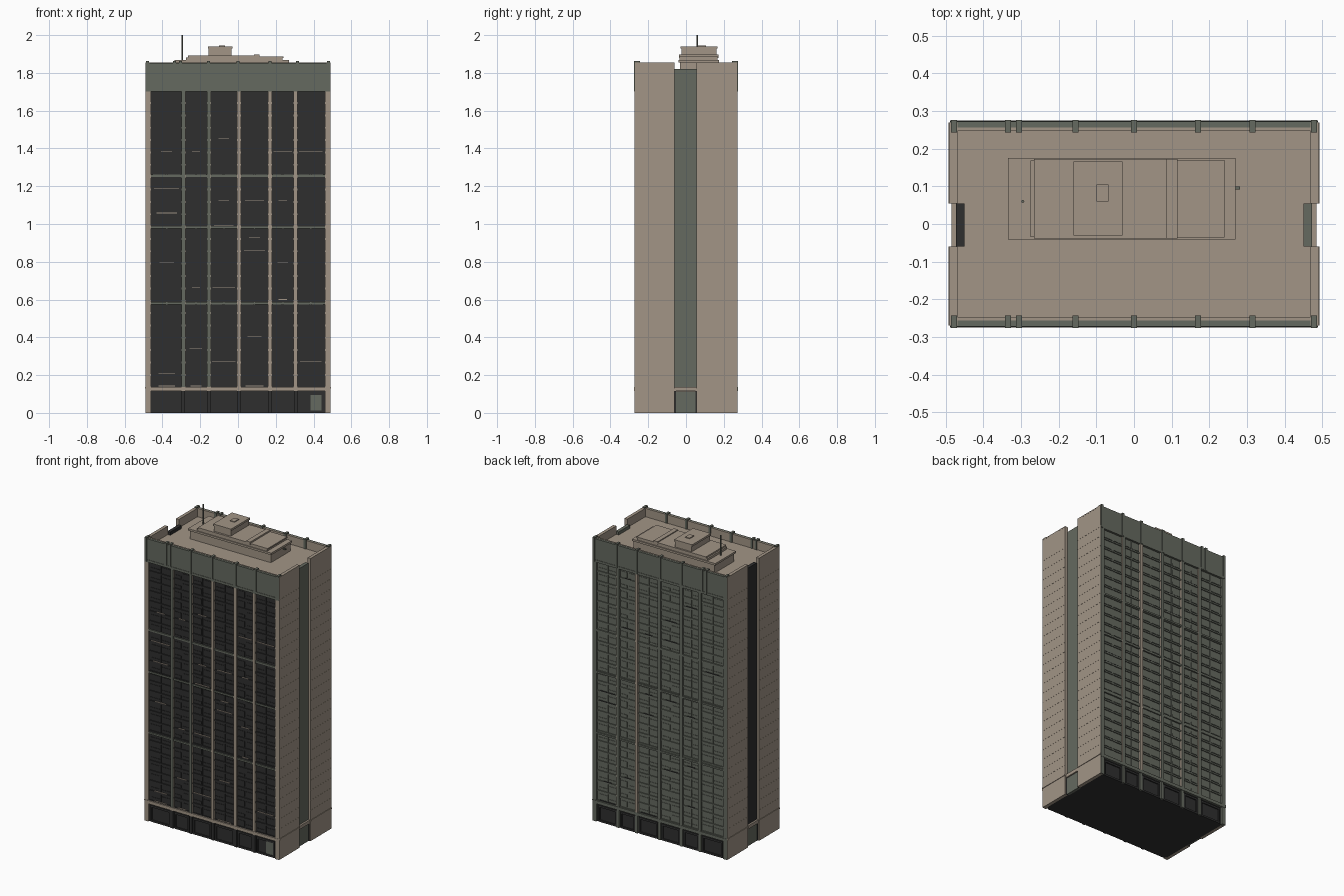
import bpy
import bmesh
import random
from mathutils import Matrix, Vector

random.seed(4)
cube = bpy.data.objects.get("Cube")
if cube:
    bpy.data.objects.remove(cube, do_unlink=True)


def material(name, rgb):
    m = bpy.data.materials.new(name)
    m.use_nodes = True
    m.diffuse_color = (*rgb, 1)
    m.node_tree.nodes["Principled BSDF"].inputs["Base Color"].default_value = (*rgb, 1)
    return m


STONE = material("warm stone", (0.36, 0.30, 0.24))
GREY = material("grey green metal", (0.13, 0.142, 0.115))
DARK = material("dark glass", (0.028, 0.028, 0.028))


def boxes(name, mat, spans):
    """One object made of boxes given as (x0, x1, y0, y1, z0, z1)."""
    bm = bmesh.new()
    for x0, x1, y0, y1, z0, z1 in spans:
        centre = Vector((x0 + x1, y0 + y1, z0 + z1)) / 2
        size = (abs(x1 - x0), abs(y1 - y0), abs(z1 - z0), 1)
        bmesh.ops.create_cube(bm, size=1, matrix=Matrix.Translation(centre) @ Matrix.Diagonal(size))
    mesh = bpy.data.meshes.new(name)
    bm.to_mesh(mesh)
    bm.free()
    mesh.materials.append(mat)
    ob = bpy.data.objects.new(name, mesh)
    bpy.context.collection.objects.link(ob)
    return ob


ROOF, TOP, BASE, CROWN = 1.80, 1.855, 0.135, 1.705
FLOORS = 24
STEP = (CROWN - BASE) / FLOORS
POSTS = [-0.29, -0.155, 0.005, 0.17, 0.305]
EDGES = [-0.465] + POSTS + [0.465]
BAYS = list(zip(EDGES, EDGES[1:]))

# Core with the roof deck, and its dark underside
boxes("tower_core", STONE, [(-0.468, 0.468, -0.255, 0.255, 0.002, ROOF)])
boxes("underside", DARK, [(-0.468, 0.468, -0.262, 0.262, 0, 0.003)])

# Side walls, split by a vertical recess
for side, s, strip in (("left", 1, GREY), ("right", -1, DARK)):
    halves = [(-0.270, -0.06), (0.055, 0.270)]
    boxes(side + "_side_walls", STONE, [(s * 0.468, s * 0.489, a, b, 0, TOP) for a, b in halves])
    boxes(side + "_wall_joints", STONE,
          [(s * 0.48, s * 0.4898, a, b, BASE + i * STEP, BASE + i * STEP + 0.002)
           for i in range(1, FLOORS + 1) for a, b in halves])
    boxes(side + "_base_ledge", STONE, [(s * 0.48, s * 0.4925, a, b, 0.13, 0.138) for a, b in halves])
    boxes(side + "_recess_strip", strip, [(s * 0.45, s * 0.472, -0.06, 0.055, 0.115, 1.82)])
    boxes(side + "_recess_lintel", STONE, [(s * 0.46, s * 0.484, -0.06, 0.055, 0.115, 0.137)])
    boxes(side + "_recess_door", GREY, [(s * 0.46, s * 0.478, -0.055, 0.05, 0, 0.112)])
    boxes(side + "_door_frame", DARK, [(s * 0.46, s * 0.481, y, y + 0.006, 0, 0.115) for y in (-0.06, 0.049)])

# Front and back facades
for face, s, wall in (("front", -1, DARK), ("back", 1, GREY)):
    front = s < 0
    # Window wall
    boxes(face + "_window_wall", wall, [(-0.466, 0.466, s * 0.25, s * 0.260, BASE, CROWN)])
    ledges, mullions, slivers, panes = [], [], [], []
    for a, b in BAYS:
        mid = (a + b) / 2
        mullions += [(mid - 0.003, mid + 0.003, s * 0.255, s * 0.263, BASE, CROWN)]
        for i in range(FLOORS):
            z = BASE + i * STEP
            ledges.append((a, b, s * 0.255, s * 0.266, z - 0.004, z + 0.006))
            # Raised spandrel panels beside the mullion
            for c, d in ((a + 0.014, mid - 0.006), (mid + 0.006, b - 0.014)):
                panes.append((c, d, s * 0.255, s * 0.2625, z + 0.012, z + random.choice((0.028, 0.048))))
            if random.random() < 0.16:
                w = random.uniform(0.3, 0.8) * (b - a) / 2
                slivers.append((mid - w, mid + w, s * 0.26, s * 0.267, z + 0.006, z + 0.009))
    boxes(face + "_floor_ledges", wall, ledges)
    boxes(face + "_mullions", wall, mullions)
    boxes(face + "_spandrels", wall, panes)
    boxes(face + "_ledge_trim", STONE if front else DARK, slivers)
    boxes(face + "_belt_courses", GREY,
          [(-0.466, 0.466, s * 0.255, s * 0.270, z, z + 0.011) for z in (0.575, 0.975, 1.25)])

    # Vertical piers: stone and metal, with stone corners at the front
    stone_posts = [x for x in POSTS if x > 0] if front else [0.17]
    metal_posts = [x for x in POSTS if x not in stone_posts]
    for kind, mat, posts in (("stone", STONE, stone_posts), ("metal", GREY, metal_posts)):
        boxes(f"{face}_{kind}_piers", mat,
              [(x - 0.010, x + 0.010, s * 0.25, s * 0.273, BASE, CROWN) for x in posts])
        if kind == "metal":
            boxes(face + "_stone_pier_edges", STONE,
                  [(x + 0.006, x + 0.0115, s * 0.25, s * 0.2715, BASE, CROWN) for x in posts])
    boxes(face + "_corner_piers", STONE if front else GREY,
          [(t * 0.461, t * 0.4885, s * 0.25, s * 0.2725, 0, CROWN) for t in (-1, 1)])

    # Crown parapet with fins
    boxes(face + "_crown", GREY, [(-0.4885, 0.4885, s * 0.250, s * 0.2715, CROWN, TOP - 0.002)])
    boxes(face + "_crown_sill", GREY, [(-0.4885, 0.4885, s * 0.255, s * 0.274, CROWN - 0.004, CROWN + 0.012)])
    fins = [-0.478, -0.335, -0.305, -0.155, 0, 0.17, 0.315, 0.478]
    boxes(face + "_crown_fins", GREY,
          [(x - 0.008, x + 0.008, s * 0.243, s * 0.276, CROWN, TOP + 0.007) for x in fins])
    boxes(face + "_parapet_lining", STONE, [(-0.47, 0.47, s * 0.247, s * 0.256, ROOF - 0.01, TOP)])

    # Ground floor
    boxes(face + "_base_band", STONE if front else GREY,
          [(-0.4885, 0.4885, s * 0.25, s * 0.2745, 0.117, 0.138)])
    boxes(face + "_base_glass", DARK, [(-0.466, 0.466, s * 0.25, s * 0.259, 0, 0.117)])
    frames = []
    for a, b in BAYS:
        a, b = a + 0.014, b - 0.014
        frames += [(a, a + 0.01, s * 0.255, s * 0.266, 0, 0.108), (b - 0.01, b, s * 0.255, s * 0.266, 0, 0.108),
                   (a, b, s * 0.255, s * 0.266, 0.095, 0.108), (a, b, s * 0.255, s * 0.266, 0, 0.012)]
    boxes(face + "_base_frames", DARK, frames)
    boxes(face + "_base_posts", DARK if front else GREY,
          [(x - 0.009, x + 0.009, s * 0.255, s * 0.271, 0, 0.118) for x in POSTS])
boxes("front_end_panel", GREY, [(0.385, 0.445, -0.262, -0.25, 0.012, 0.095)])

# Side parapet caps
boxes("parapet_caps", STONE,
      [(t * 0.472, t * 0.4895, a, b, TOP - 0.006, TOP)
       for t in (-1, 1) for a, b in ((-0.27, -0.06), (0.055, 0.27))])

# Rooftop plant room in stepped tiers
boxes("plant_room", STONE, [
    (-0.325, 0.262, -0.033, 0.168, ROOF - 0.01, 1.855),
    (-0.335, 0.270, -0.041, 0.175, 1.855, 1.868),
    (-0.275, 0.235, -0.035, 0.168, 1.868, 1.882),
    (-0.265, 0.085, -0.038, 0.172, 1.882, 1.892),
    (0.115, 0.240, -0.036, 0.170, 1.880, 1.888),
    (0.085, 0.115, -0.038, 0.172, 1.880, 1.898),
])
boxes("lift_housing", STONE, [
    (-0.155, -0.035, -0.025, 0.162, 1.89, 1.928),
    (-0.160, -0.030, -0.030, 0.166, 1.928, 1.941),
    (-0.100, -0.068, 0.06, 0.105, 1.94, 1.946),
])
boxes("side_vent", GREY, [(0.262, 0.282, 0.092, 0.100, 1.84, 1.848)])

# Antenna
bpy.ops.mesh.primitive_cylinder_add(vertices=8, radius=0.004, depth=0.135, location=(-0.295, 0.06, 1.9325))
antenna = bpy.context.object
antenna.name = "antenna"
antenna.data.materials.append(GREY)
